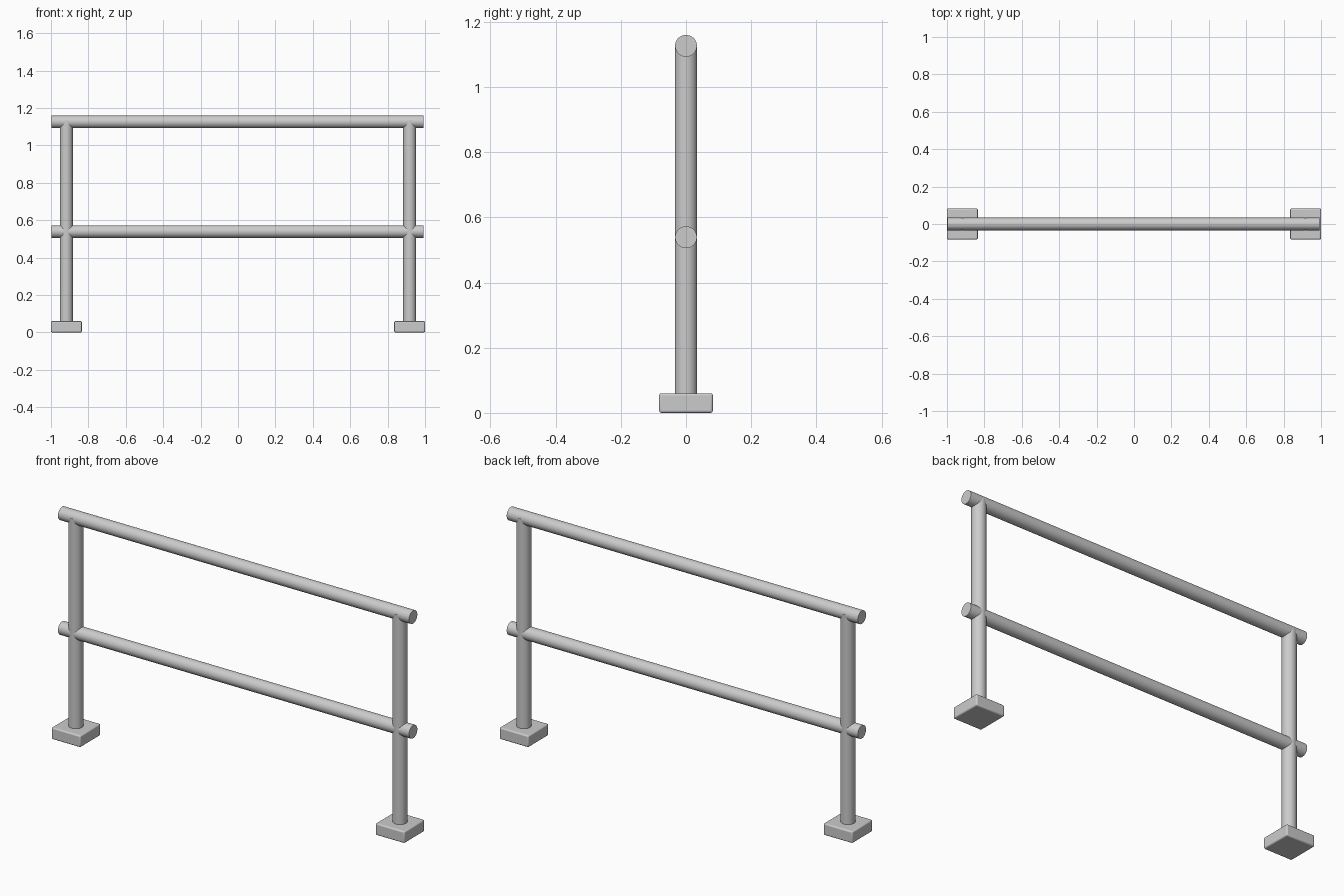
import bpy
from math import pi, radians

if "Cube" in bpy.data.objects:
    bpy.data.objects.remove(bpy.data.objects["Cube"])

POST_X = 0.9175


def smooth(obj):
    bpy.ops.object.shade_smooth_by_angle(angle=radians(35))
    return obj


def tube(name, radius, length, location, rotation=(0, 0, 0)):
    bpy.ops.mesh.primitive_cylinder_add(vertices=48, radius=radius, depth=length,
                                        location=location, rotation=rotation)
    bpy.context.object.name = name
    return smooth(bpy.context.object)


def foot(name, x):
    bpy.ops.mesh.primitive_cube_add(size=1, location=(x, 0, 0.03))
    obj = bpy.context.object
    obj.name = name
    obj.scale = (0.165, 0.165, 0.06)
    bpy.ops.object.transform_apply(location=False, rotation=False, scale=True)
    bevel = obj.modifiers.new("rounded_edges", 'BEVEL')
    bevel.width = 0.007
    bevel.segments = 3
    return smooth(obj)


# Uprights standing on square base plates
for side, x in (("left", -POST_X), ("right", POST_X)):
    foot(side + "_base_plate", x)
    bottom, top = 0.03, 1.132
    tube(side + "_post", 0.0345, top - bottom, (x, 0, (top + bottom) / 2))

# Horizontal rails crossing the posts
for name, z in (("middle_rail", 0.539), ("top_rail", 1.126)):
    tube(name, 0.0335, 1.988, (-0.002, 0, z), (0, pi / 2, 0))
